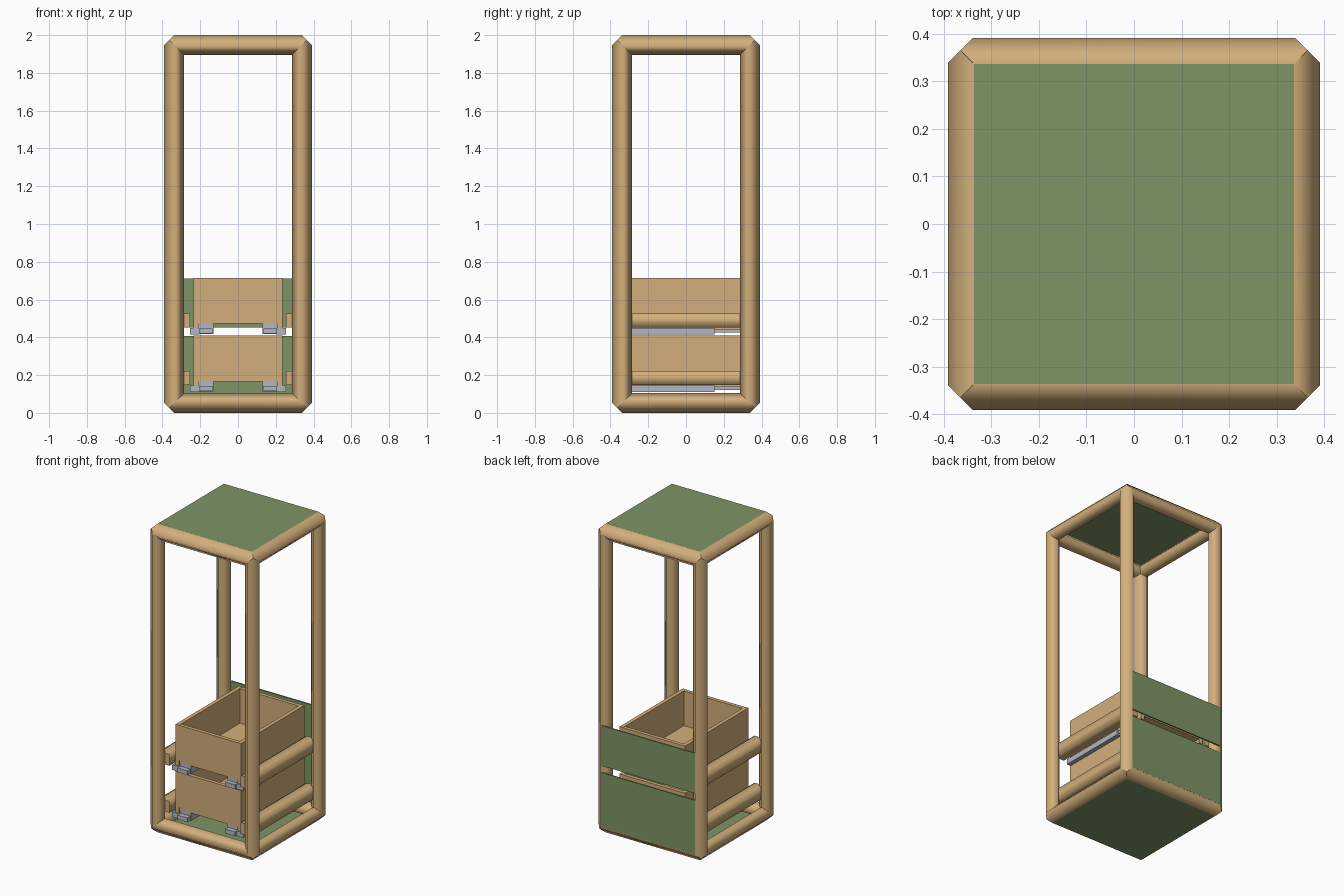
import bpy, bmesh
from mathutils import Vector

if "Cube" in bpy.data.objects:
    bpy.data.objects.remove(bpy.data.objects["Cube"])


def material(name, rgb):
    m = bpy.data.materials.new(name)
    m.diffuse_color = (*rgb, 1)
    m.use_nodes = True
    m.node_tree.nodes["Principled BSDF"].inputs["Base Color"].default_value = m.diffuse_color
    return m


WOOD = material("wood", (0.65, 0.43, 0.20))
GREEN = material("green_panel", (0.21, 0.30, 0.13))
STEEL = material("steel", (0.45, 0.48, 0.54))


def finish(name, bm, mat, smooth_axis=None):
    """Make the object; bars are shaded smooth around their long axis."""
    bmesh.ops.recalc_face_normals(bm, faces=bm.faces[:])
    if smooth_axis is not None:
        for f in bm.faces:
            f.smooth = True
        for e in bm.edges:
            d = (e.verts[1].co - e.verts[0].co).normalized()
            e.smooth = abs(d[smooth_axis]) > 0.99
    me = bpy.data.meshes.new(name)
    bm.to_mesh(me)
    bm.free()
    me.materials.append(mat)
    ob = bpy.data.objects.new(name, me)
    bpy.context.collection.objects.link(ob)
    return ob


def box(name, x, y, z, mat, smooth_axis=None):
    """Box from (min, max) ranges."""
    bm = bmesh.new()
    bmesh.ops.create_cube(bm, size=1)
    for v in bm.verts:
        v.co = Vector([(r[0] + r[1]) / 2 + c * (r[1] - r[0])
                       for r, c in zip((x, y, z), v.co)])
    return finish(name, bm, mat, smooth_axis)


def pair(name, x, y, z, mat, smooth_axis=None):
    """Box and its mirror image across x = 0."""
    box("right_" + name, x, y, z, mat, smooth_axis)
    box("left_" + name, (-x[1], -x[0]), y, z, mat, smooth_axis)


# Frame: square bars turned 45 degrees, mitred at the corners
C = 0.0525
HALF = (0.3385, 0.3385, 1 - C)


def frame_bar(name, axis, s1, s2):
    a1, a2 = (axis + 1) % 3, (axis + 2) % 3
    bm = bmesh.new()
    for end in (-1, 1):
        section = [(0, C, 0), (0, -C, 0), (0, 0, C), (0, 0, -C),
                   (C / 2, s1 * C / 2, s2 * C / 2)]
        for along, d1, d2 in section:
            p = Vector((0, 0, 1))
            p[axis] += end * (HALF[axis] + along)
            p[a1] += s1 * HALF[a1] + d1
            p[a2] += s2 * HALF[a2] + d2
            bm.verts.new(p)
    bmesh.ops.convex_hull(bm, input=bm.verts[:])
    bmesh.ops.dissolve_limit(bm, angle_limit=0.01, verts=bm.verts[:], edges=bm.edges[:])
    finish(name, bm, WOOD, axis)


for axis, label in enumerate(("cross_beam", "side_beam", "post")):
    for s1 in (-1, 1):
        for s2 in (-1, 1):
            frame_bar(label, axis, s1, s2)

# Green skins: top, bottom and two at the back
P = (-0.337, 0.337)
box("top_panel", P, P, (1.989, 1.998), GREEN)
box("bottom_panel", P, P, (0.002, 0.011), GREEN)
box("lower_back_panel", P, (0.380, 0.389), (0.055, 0.407), GREEN)
box("upper_back_panel", P, (0.380, 0.389), (0.452, 0.712), GREEN)

# Drawers with their support rails and slides
for level, dz in (("lower", 0.135), ("upper", 0.44)):
    def z(a, b):
        return (dz + a, dz + b)

    Y0, Y1 = -0.303, 0.345
    pair(level + "_drawer_side", (0.210, 0.235), (Y0, Y1), z(0.005, 0.275), WOOD)
    box(level + "_drawer_front", (-0.21, 0.21), (Y0, Y0 + 0.024), z(0.048, 0.274), WOOD)
    box(level + "_drawer_back", (-0.21, 0.21), (Y1 - 0.024, Y1), z(0.048, 0.274), WOOD)
    box(level + "_drawer_bottom", (-0.21, 0.21), (Y0 + 0.003, Y1), z(0.032, 0.05), WOOD)
    pair(level + "_support_rail", (0.255, 0.329), (-0.337, 0.337), z(0.013, 0.087), WOOD, 1)
    pair(level + "_slide_outer", (0.205, 0.255), (-0.31, 0.15), z(-0.024, 0.010), STEEL)
    pair(level + "_slide_inner", (0.215, 0.245), (-0.30, 0.32), z(-0.015, 0.004), STEEL)
    pair(level + "_slide_clip", (0.13, 0.208), (-0.295, -0.21), z(-0.022, 0.032), STEEL)
    pair(level + "_slide_lever", (0.135, 0.205), (-0.325, -0.29), z(-0.020, 0.008), STEEL)
